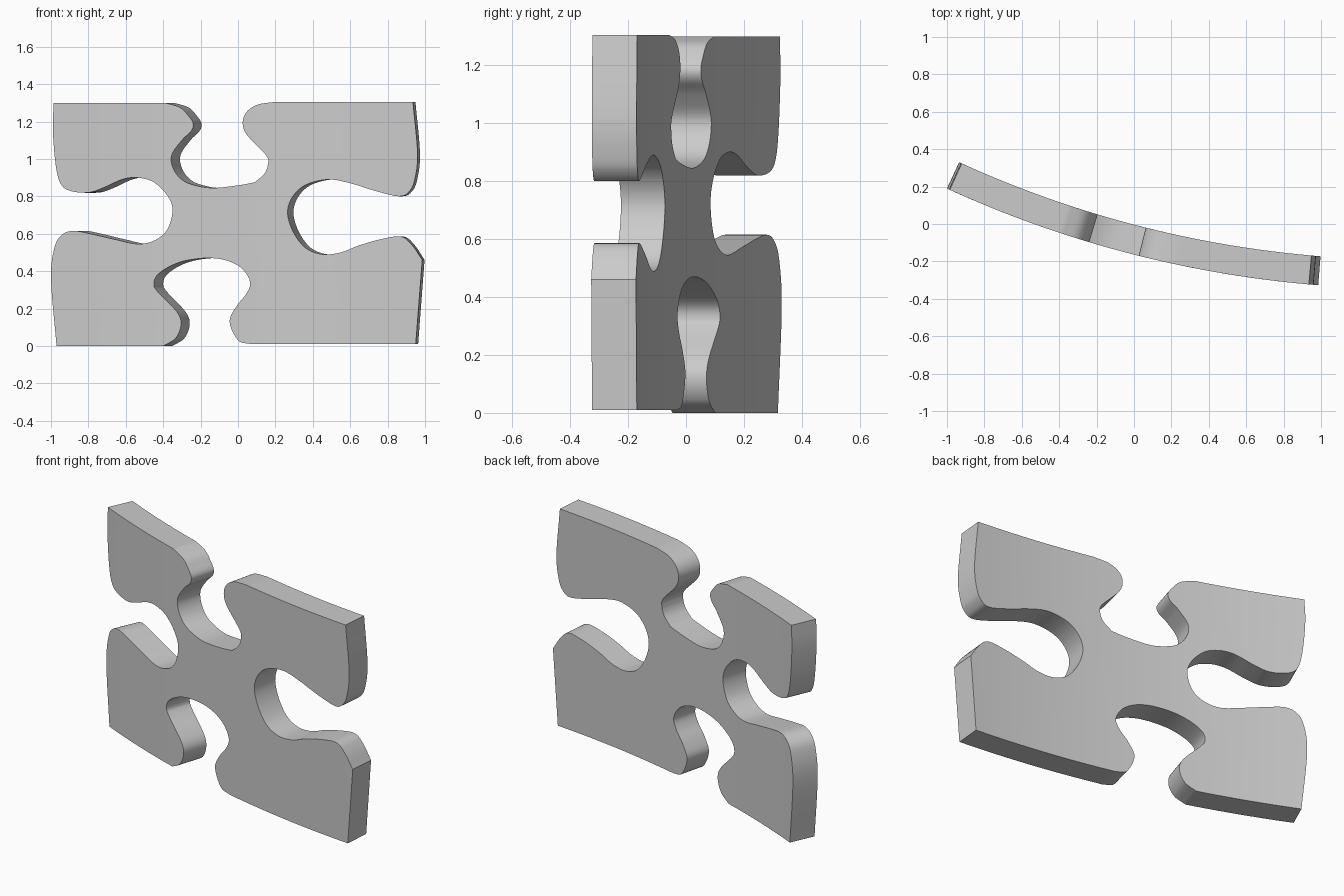
import bpy
import bmesh
import math
from mathutils import Vector

cube = bpy.data.objects.get("Cube")
if cube:
    bpy.data.objects.remove(cube, do_unlink=True)

# Bend of the slab: arc axis is vertical, front skin is the larger radius
AXIS_X, AXIS_Y = 1.456, 5.554
FRONT_RADIUS = 5.9
THICKNESS = 0.155
COLUMN = 0.07

# Key points (x, z) of each side, counterclockwise; chain ends are corners
left_side = [(-.985, 1.3), (-.99, 1.16), (-.975, .97), (-.95, .87), (-.9, .83),
             (-.8, .82), (-.71, .85), (-.62, .89), (-.54, .9), (-.45, .875),
             (-.375, .8), (-.35, .72), (-.38, .62), (-.445, .565), (-.535, .545),
             (-.66, .57), (-.79, .6), (-.88, .615), (-.94, .595), (-.98, .53),
             (-1, .36), (-.97, 0)]
bottom_notch = [(-.4, 0), (-.335, .04), (-.305, .11), (-.325, .18), (-.43, .29),
                (-.45, .33), (-.435, .375), (-.375, .42), (-.285, .455),
                (-.16, .47), (-.055, .455), (.025, .41), (.065, .34),
                (.045, .28), (-.01, .21), (-.045, .13), (0, .03), (.07, .01)]
lower_right_edge = [(.95, .01), (.985, .46)]
right_side = [(.985, .46), (.93, .54), (.87, .585), (.76, .57), (.64, .535),
              (.55, .5), (.45, .49), (.36, .525), (.295, .61), (.265, .71),
              (.29, .795), (.36, .86), (.48, .89), (.6, .87), (.73, .83),
              (.86, .8), (.915, .825), (.945, .89), (.96, 1.03), (.935, 1.305)]
top_notch_right = [(.2, 1.305), (.105, 1.29), (.045, 1.25), (.025, 1.19),
                   (.05, 1.125), (.15, 1.02), (.16, .97), (.14, .92), (.09, .875)]
top_notch_left = [(.09, .875), (.01, .86), (-.125, .845), (-.215, .855),
                  (-.295, .885), (-.345, .945), (-.355, 1.02), (-.3, 1.1),
                  (-.25, 1.15), (-.24, 1.19), (-.265, 1.23), (-.31, 1.275),
                  (-.39, 1.3)]


def smooth_chain(points, steps=5):
    """Spline that passes through every key point."""
    pts = [Vector(p) for p in points]
    if len(pts) == 2:
        return pts
    pts = [2 * pts[0] - pts[1]] + pts + [2 * pts[-1] - pts[-2]]
    curve = []
    for a, b, c, d in zip(pts, pts[1:], pts[2:], pts[3:]):
        for i in range(steps):
            t = i / steps
            curve.append(b + (c - a) * t / 2
                         + (a - 2.5 * b + 2 * c - d / 2) * t ** 2
                         + (1.5 * (b - c) + (d - a) / 2) * t ** 3)
    return curve + [pts[-2]]


def bend(x, z, radius):
    """Place a flat outline point on the arc of the given radius."""
    angle = math.asin((AXIS_X - x) / FRONT_RADIUS)
    return Vector((AXIS_X - radius * math.sin(angle),
                   AXIS_Y - radius * math.cos(angle), z))


# Closed outline
outline = []
for chain in (left_side, bottom_notch, lower_right_edge, right_side,
              top_notch_right, top_notch_left):
    for p in smooth_chain(chain):
        if not outline or (p - outline[-1]).length > 0.001:
            outline.append(p)

# Flat sheet, sliced into columns so that it can bend
bm = bmesh.new()
bm.faces.new([bm.verts.new((p.x, 0, p.y)) for p in outline])
x = -0.9613
while x < 0.93:
    bmesh.ops.bisect_plane(bm, geom=bm.verts[:] + bm.edges[:] + bm.faces[:],
                           dist=0.00001, plane_co=(x, 0, 0), plane_no=(1, 0, 0))
    x += COLUMN

# Thicken, then wrap front and back skins on their own radii
front = list(bm.verts)
result = bmesh.ops.extrude_face_region(bm, geom=bm.faces[:], use_keep_orig=True)
back = [v for v in result["geom"] if isinstance(v, bmesh.types.BMVert)]
for verts, radius in ((front, FRONT_RADIUS), (back, FRONT_RADIUS - THICKNESS)):
    for v in verts:
        v.co = bend(v.co.x, v.co.z, radius)
bmesh.ops.recalc_face_normals(bm, faces=bm.faces[:])

mesh = bpy.data.meshes.new("curved_puzzle_piece")
bm.to_mesh(mesh)
bm.free()
piece = bpy.data.objects.new("curved_puzzle_piece", mesh)
bpy.context.collection.objects.link(piece)

# Plain grey
grey = bpy.data.materials.new("light_grey")
grey.use_nodes = True
colour = (0.6, 0.6, 0.6, 1)
grey.diffuse_color = colour
grey.node_tree.nodes["Principled BSDF"].inputs["Base Color"].default_value = colour
mesh.materials.append(grey)

# Smooth walls with crisp rims
bpy.ops.object.select_all(action="DESELECT")
piece.select_set(True)
bpy.context.view_layer.objects.active = piece
bpy.ops.object.shade_smooth_by_angle(angle=math.radians(30))
